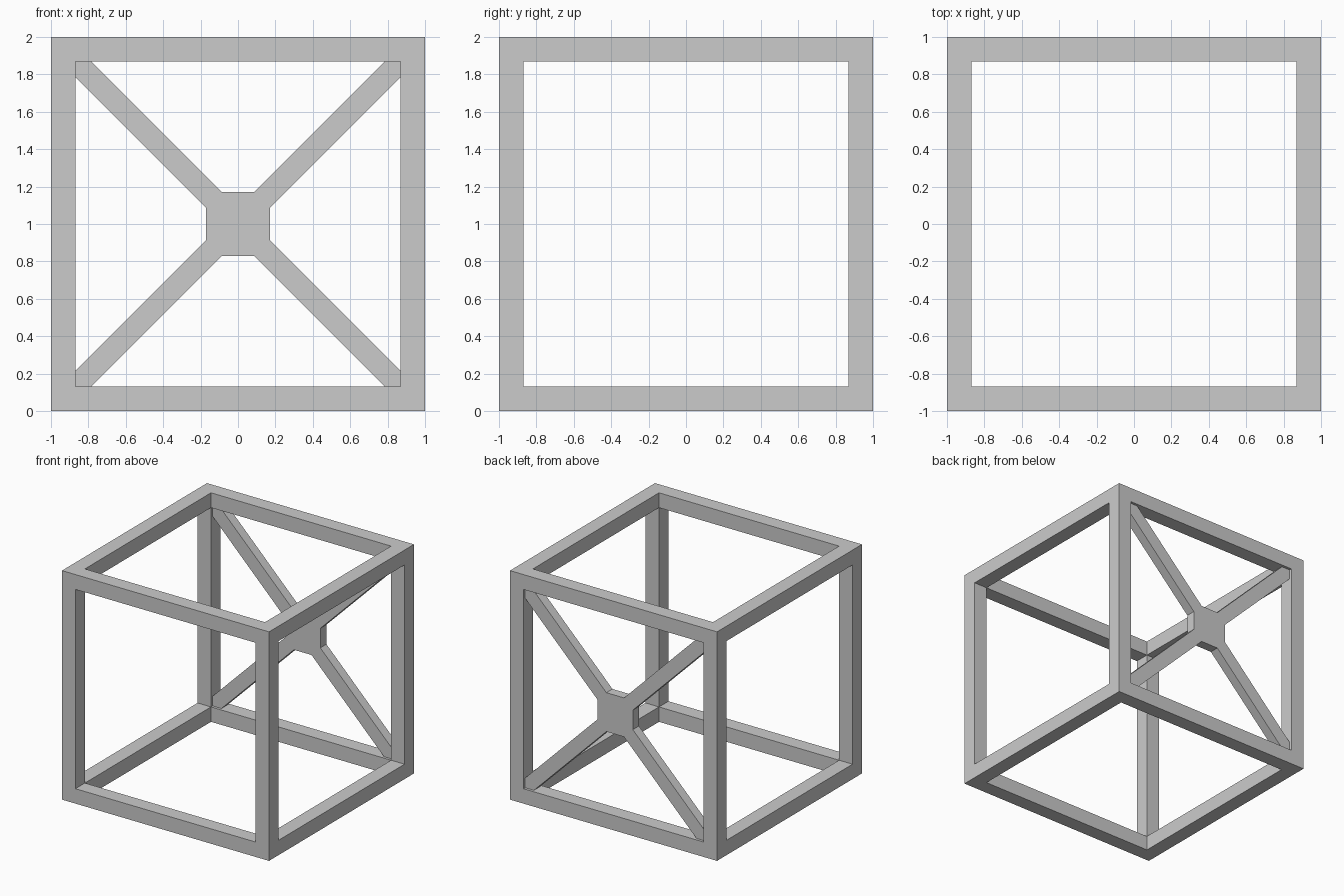
import bpy, bmesh
from mathutils import Vector

if "Cube" in bpy.data.objects:
    bpy.data.objects.remove(bpy.data.objects["Cube"])

BAR = 0.13             # thickness of the frame bars
OPEN = 2 - 2 * BAR     # width of each opening


def box(name, size):
    bm = bmesh.new()
    bmesh.ops.create_cube(bm, size=1)
    bmesh.ops.scale(bm, vec=size, verts=bm.verts)
    bmesh.ops.translate(bm, vec=(0, 0, 1), verts=bm.verts)
    me = bpy.data.meshes.new(name)
    bm.to_mesh(me)
    bm.free()
    ob = bpy.data.objects.new(name, me)
    bpy.context.collection.objects.link(ob)
    return ob


# Open cube frame: solid cube pierced by a square hole along each axis
frame = box("cube_frame", (2, 2, 2))
for axis in range(3):
    size = [OPEN] * 3
    size[axis] = 3
    cutter = box("opening_cutter_" + "xyz"[axis], size)
    cutter.hide_render = True
    cutter.hide_set(True)
    mod = frame.modifiers.new("opening_" + "xyz"[axis], 'BOOLEAN')
    mod.operation = 'DIFFERENCE'
    mod.solver = 'EXACT'
    mod.object = cutter

# Cross brace with central hub, set in the back opening
h = OPEN / 2
arm = [(0.17, 0.085), (h, h - 0.085), (h, h), (h - 0.085, h), (0.085, 0.17)]
outline = []
for _ in range(4):
    outline += arm
    arm = [(-z, x) for x, z in arm]

bm = bmesh.new()
face = bm.faces.new([bm.verts.new((x, 0.893, 1 + z)) for x, z in outline])
new = bmesh.ops.extrude_face_region(bm, geom=[face])["geom"]
bmesh.ops.translate(bm, vec=Vector((0, 0.084, 0)),
                    verts=[v for v in new if isinstance(v, bmesh.types.BMVert)])
bmesh.ops.recalc_face_normals(bm, faces=bm.faces)
me = bpy.data.meshes.new("back_cross_brace")
bm.to_mesh(me)
bm.free()
bpy.context.collection.objects.link(bpy.data.objects.new("back_cross_brace", me))
